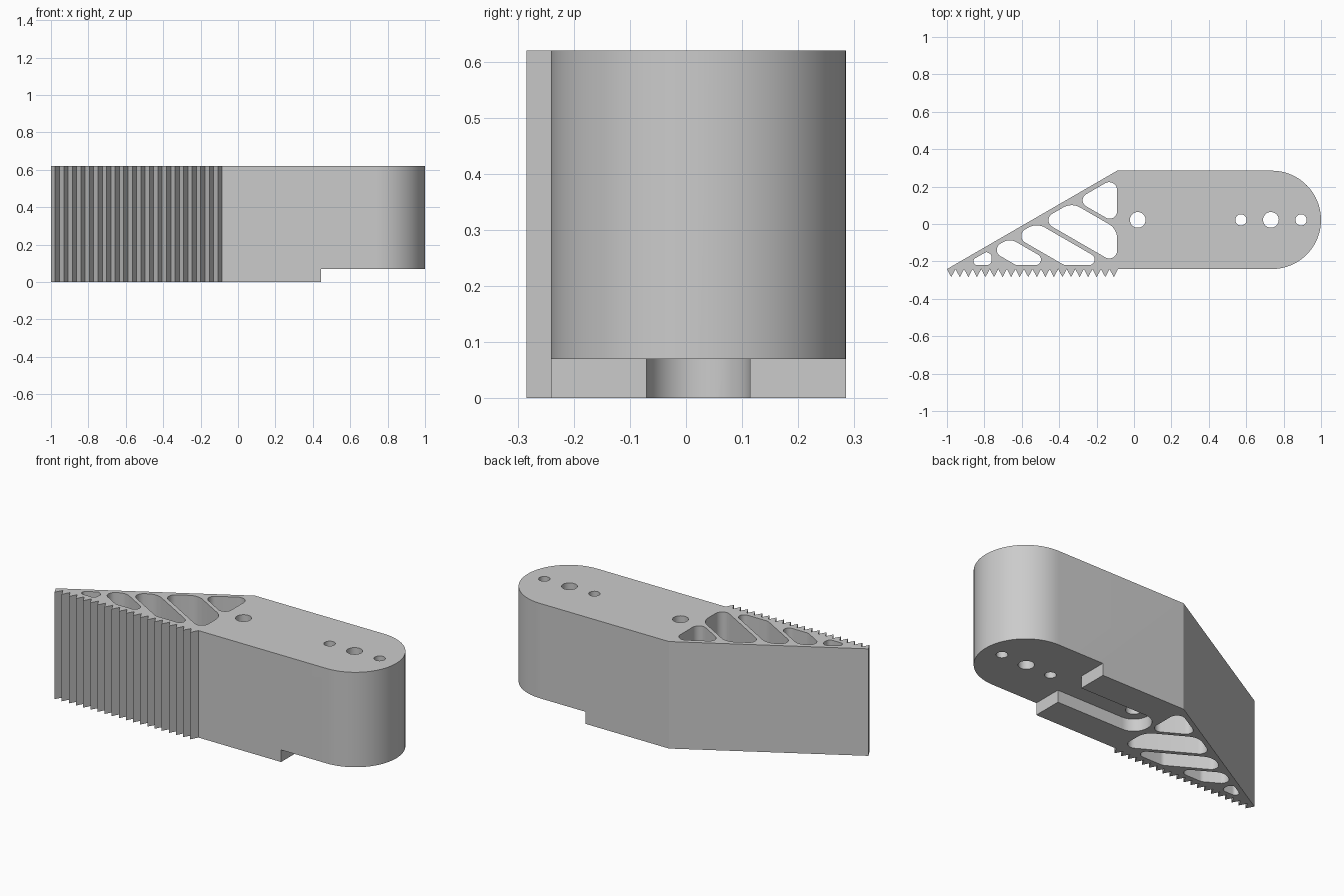
import bpy, bmesh, math
from mathutils import Vector

old = bpy.data.objects.get("Cube")
if old:
    bpy.data.objects.remove(old, do_unlink=True)

HEIGHT, STEP = 0.62, 0.07
MID, EDGE_R = 0.022, 0.263
SLOPE = math.tan(math.radians(30))
FRONT = MID - EDGE_R
SHOULDER = -0.09
FLOOR = -0.22            # front wall of the pockets

grey = bpy.data.materials.new("plain grey")
grey.use_nodes = True
colour = (0.6, 0.6, 0.6, 1)
grey.diffuse_color = colour
grey.node_tree.nodes["Principled BSDF"].inputs["Base Color"].default_value = colour


def arc(cx, cy, r, start, end, steps):
    return [(cx + r * math.cos(math.radians(start + (end - start) * i / steps)),
             cy + r * math.sin(math.radians(start + (end - start) * i / steps)))
            for i in range(steps + 1)]


def rounded(corners, steps=10):
    """Round each (x, y, radius) corner of a convex outline."""
    out = []
    n = len(corners)
    for i, (x, y, r) in enumerate(corners):
        p = Vector((x, y))
        a = (Vector(corners[i - 1][:2]) - p).normalized()
        b = (Vector(corners[(i + 1) % n][:2]) - p).normalized()
        half = a.angle(b) / 2
        centre = p + (a + b).normalized() * r / math.sin(half)
        t0 = p + a * r / math.tan(half) - centre
        t1 = p + b * r / math.tan(half) - centre
        middle = math.degrees(math.atan2(-(a + b).y, -(a + b).x))
        sweep = math.degrees(t0.angle(t1))
        out += arc(*centre, r, middle - sweep / 2, middle + sweep / 2, steps)
    return out


def prism(name, outline, z0, z1):
    bm = bmesh.new()
    face = bm.faces.new([bm.verts.new((x, y, z0)) for x, y in outline])
    top = bmesh.ops.extrude_face_region(bm, geom=[face])["geom"]
    bmesh.ops.translate(bm, vec=(0, 0, z1 - z0),
                        verts=[v for v in top if isinstance(v, bmesh.types.BMVert)])
    # The extrusion keeps the source face, so the solid is closed
    bmesh.ops.recalc_face_normals(bm, faces=bm.faces)
    mesh = bpy.data.meshes.new(name)
    bm.to_mesh(mesh)
    bm.free()
    mesh.materials.append(grey)
    obj = bpy.data.objects.new(name, mesh)
    bpy.context.collection.objects.link(obj)
    return obj


def wall(c):
    """Corner where a slanted rib line y = c - SLOPE * x meets the back wall."""
    x = (c - 0.307) / (2 * SLOPE)
    return x, 0.307 + SLOPE * x


def rib(c, x):
    return x, c - SLOPE * x


def base(c):
    return (c - FLOOR) / SLOPE, FLOOR


# Outer outline: round end, sloping back, serrated front
teeth = 20
pitch = (1 + SHOULDER + 0.005) / teeth
outline = arc(1 - EDGE_R, MID, EDGE_R, -90, 90, 40)
outline += [(SHOULDER, MID + EDGE_R), (-1, FRONT)]
for i in range(teeth):
    outline += [(-1 + (i + 0.5) * pitch, -0.284), (-1 + (i + 1) * pitch, FRONT)]
body = prism("serrated_arm", outline, 0, HEIGHT)

# Pockets between the diagonal ribs, corners listed anticlockwise
pockets = [
    [(*wall(-0.053), 0.037), (*rib(-0.053, SHOULDER), 0.04), (SHOULDER, 0.255, 0.043)],
    [(*wall(-0.267), 0.04), (*rib(-0.267, SHOULDER), 0.042),
     (*rib(-0.078, SHOULDER), 0.09), (*wall(-0.078), 0.09)],
    [(*wall(-0.435), 0.04), (*base(-0.435), 0.04),
     (*base(-0.294), 0.03), (*wall(-0.294), 0.09)],
    [(*wall(-0.584), 0.038), (*base(-0.584), 0.04),
     (*base(-0.46), 0.03), (*wall(-0.46), 0.07)],
    [(-0.913, FLOOR, 0.02), (-0.762, FLOOR, 0.025),
     (-0.762, -0.165, 0.015), (-0.788, -0.148, 0.015)],
]
cutters = [prism("pocket_cutter", rounded(p), -0.1, HEIGHT + 0.1) for p in pockets]

# Round through holes
for x, r in [(0.02, 0.042), (0.572, 0.03), (0.732, 0.042), (0.893, 0.03)]:
    circle = arc(x, MID, r, 0, 360, 32)[:-1]
    cutters.append(prism("hole_cutter", circle, -0.1, HEIGHT + 0.1))

# Raised underside step with a round-ended slot running into the thick part
slot_r, step_x = 0.0925, 0.445
recess = arc(0.02, MID, slot_r, 90, 270, 24)
recess += [(step_x, MID - slot_r), (step_x, -0.5), (1.2, -0.5),
           (1.2, 0.5), (step_x, 0.5), (step_x, MID + slot_r)]
cutters.append(prism("underside_cutter", recess, -0.1, STEP))

bpy.ops.object.select_all(action='DESELECT')
bpy.context.view_layer.objects.active = body
body.select_set(True)
for cutter in cutters:
    cutter.hide_render = True
    mod = body.modifiers.new("cut", 'BOOLEAN')
    mod.operation = 'DIFFERENCE'
    mod.solver = 'EXACT'
    mod.object = cutter
    bpy.ops.object.modifier_apply(modifier=mod.name)
    bpy.data.objects.remove(cutter, do_unlink=True)

bpy.ops.object.shade_smooth_by_angle(angle=math.radians(25))
